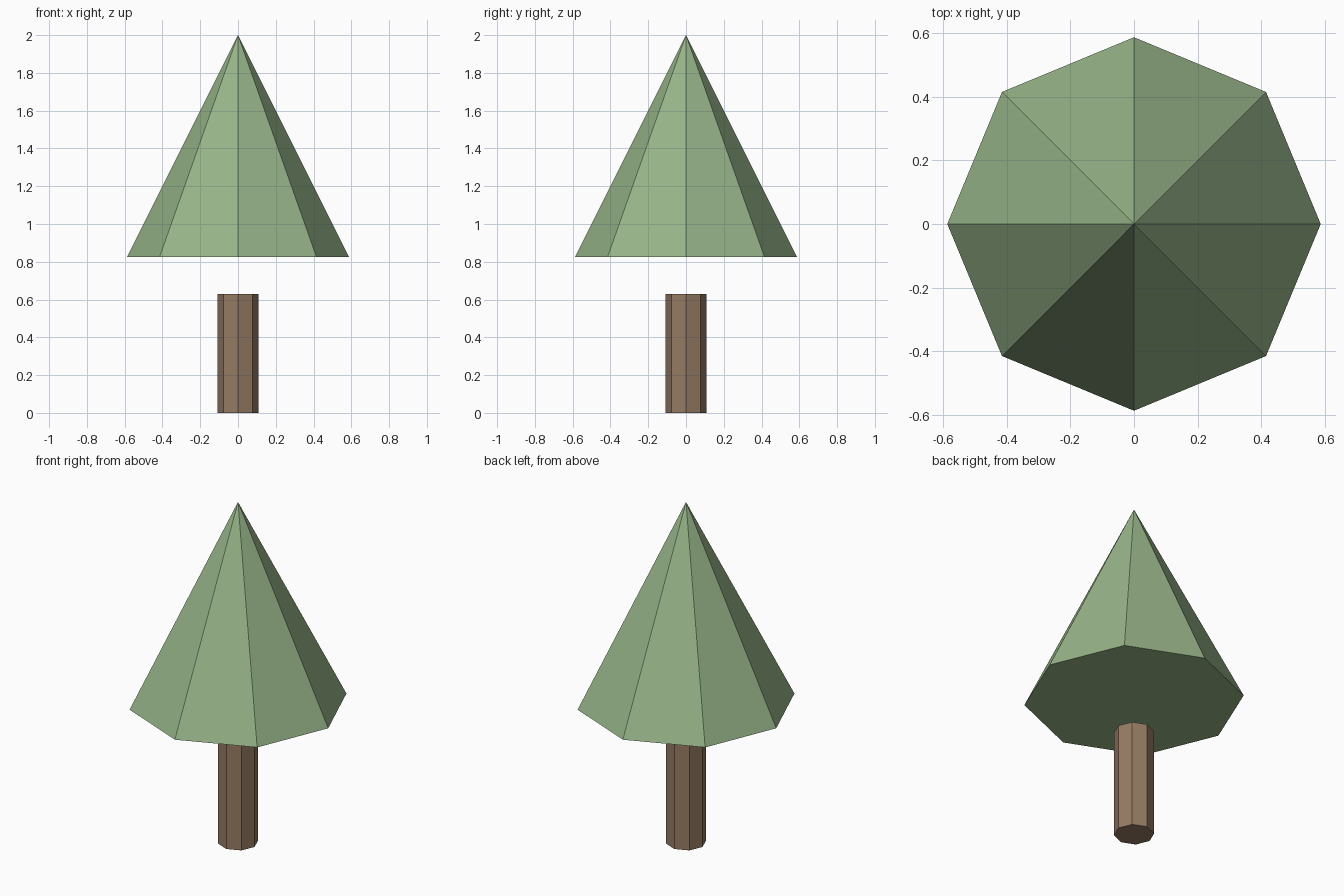
import bpy

if "Cube" in bpy.data.objects:
    bpy.data.objects.remove(bpy.data.objects["Cube"])

SIDES = 8


def material(name, rgb):
    mat = bpy.data.materials.new(name)
    mat.diffuse_color = (*rgb, 1.0)
    mat.use_nodes = True
    mat.node_tree.nodes["Principled BSDF"].inputs["Base Color"].default_value = mat.diffuse_color
    return mat


def tapered_part(name, r_bottom, r_top, z_bottom, z_top, mat):
    """Flat-shaded eight-sided prism or cone standing between two heights."""
    bpy.ops.mesh.primitive_cone_add(
        vertices=SIDES, radius1=r_bottom, radius2=r_top,
        depth=z_top - z_bottom, location=(0, 0, (z_bottom + z_top) / 2))
    obj = bpy.context.object
    obj.name = name
    obj.data.materials.append(mat)
    return obj


# Trunk, ending below the foliage with an open gap
tapered_part("trunk", 0.108, 0.108, 0.0, 0.63, material("bark", (0.30, 0.20, 0.125)))

# Floating cone of foliage
tapered_part("foliage", 0.587, 0.0, 0.826, 2.0, material("leaves", (0.31, 0.46, 0.25)))
